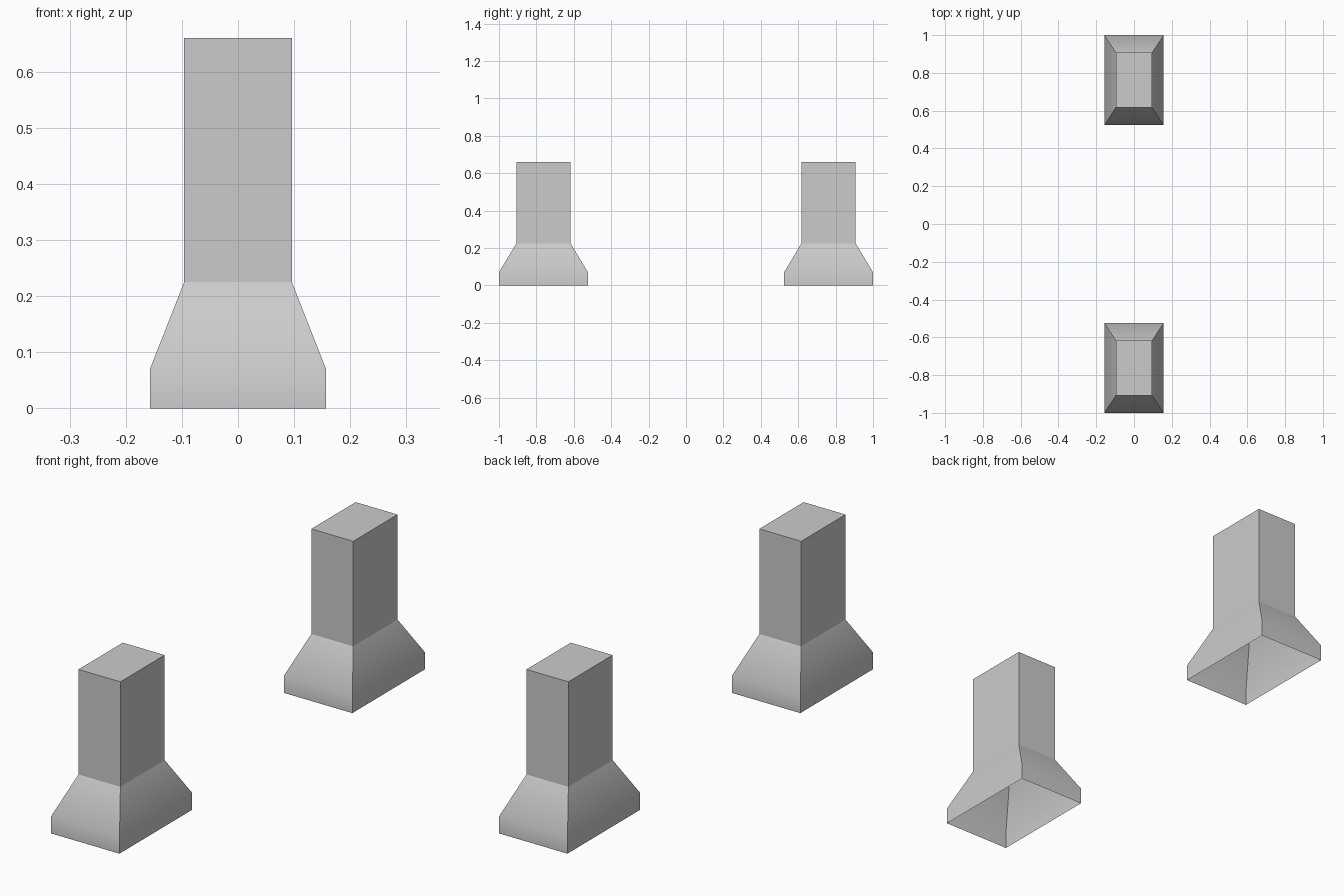
import bpy
import bmesh

# Remove the default object
cube = bpy.data.objects.get("Cube")
if cube:
    bpy.data.objects.remove(cube, do_unlink=True)

# Single plain grey
grey = bpy.data.materials.new("light_grey")
grey.use_nodes = True
colour = (0.6, 0.6, 0.6, 1)
grey.diffuse_color = colour
grey.node_tree.nodes["Principled BSDF"].inputs["Base Color"].default_value = colour

# Rectangular sections from the floor up: half width, half depth, height
SECTIONS = [(0.157, 0.238, 0), (0.157, 0.238, 0.07),
            (0.096, 0.145, 0.225), (0.096, 0.145, 0.66)]
NECK = 0.225


def make_hood(name, y):
    """Open-bottomed flared hood with a closed rectangular flue above it."""
    bm = bmesh.new()
    rings = [[bm.verts.new((sx * w, sy * d, z))
              for sx, sy in ((-1, -1), (1, -1), (1, 1), (-1, 1))]
             for w, d, z in SECTIONS]
    for low, high in zip(rings, rings[1:]):
        for i in range(4):
            j = (i + 1) % 4
            bm.faces.new((low[i], low[j], high[j], high[i])).smooth = True
    bm.faces.new(rings[-1])

    # Only the bend between rim and slope is shaded smoothly
    for edge in bm.edges:
        a, b = (v.co.z for v in edge.verts)
        edge.smooth = a == b and 0 < a < NECK - 0.01

    mesh = bpy.data.meshes.new(name)
    bm.to_mesh(mesh)
    bm.free()
    mesh.materials.append(grey)
    hood = bpy.data.objects.new(name, mesh)
    hood.location.y = y
    bpy.context.collection.objects.link(hood)


for name, side in (("front_hood", -1), ("back_hood", 1)):
    make_hood(name, side * 0.762)
